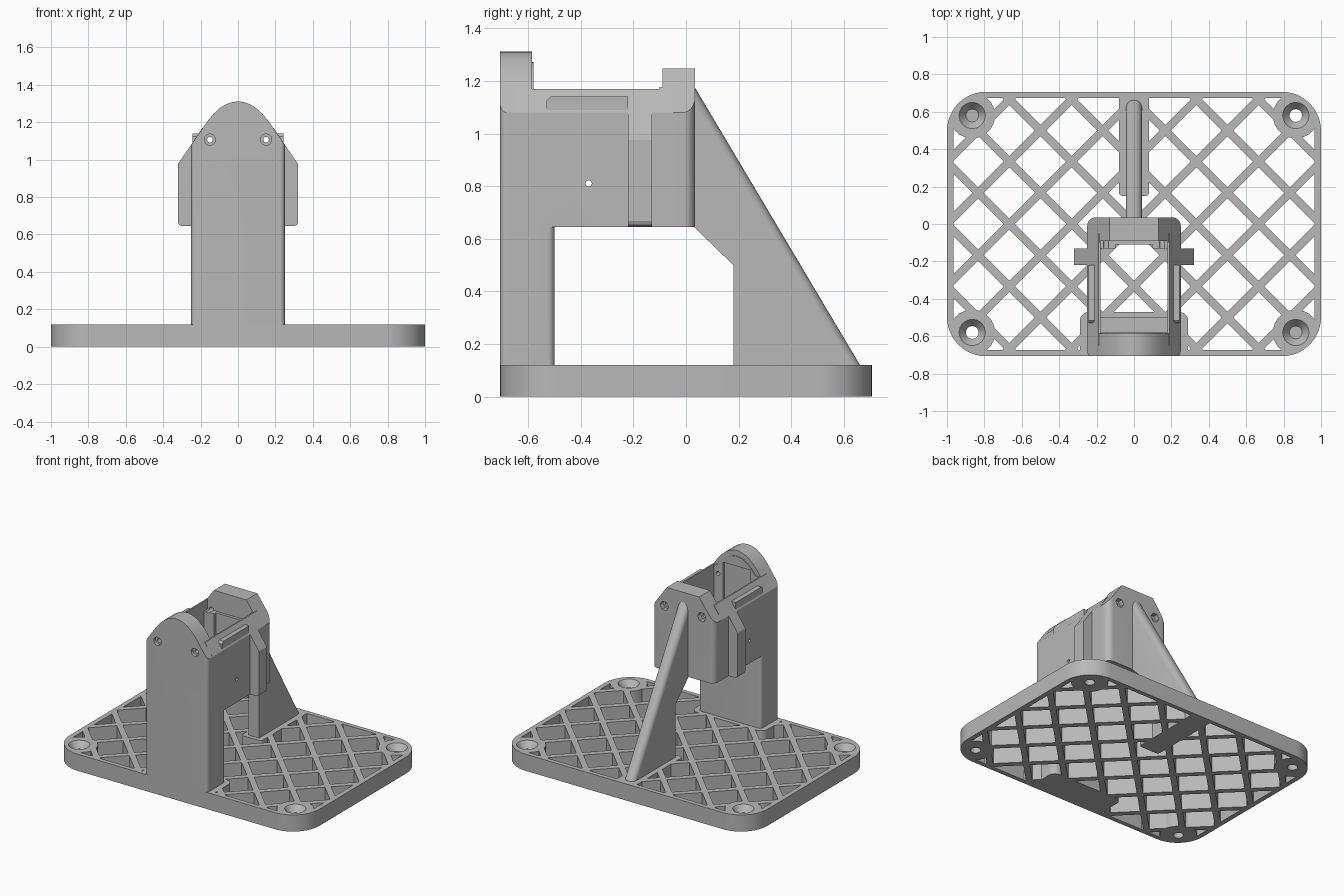
import bpy, bmesh, math

cube = bpy.data.objects.get("Cube")
if cube:
    bpy.data.objects.remove(cube, do_unlink=True)

grey = bpy.data.materials.new("plain grey")
grey.use_nodes = True
grey.diffuse_color = (0.48, 0.48, 0.48, 1)
grey.node_tree.nodes["Principled BSDF"].inputs["Base Color"].default_value = (0.48, 0.48, 0.48, 1)


def finish(name, bm):
    bmesh.ops.recalc_face_normals(bm, faces=bm.faces)
    mesh = bpy.data.meshes.new(name)
    bm.to_mesh(mesh)
    bm.free()
    obj = bpy.data.objects.new(name, mesh)
    bpy.context.collection.objects.link(obj)
    mesh.materials.append(grey)
    return obj


def add_prism(bm, pts, axis, lo, hi):
    place = {"x": lambda a, b, h: (h, a, b),
             "y": lambda a, b, h: (a, h, b),
             "z": lambda a, b, h: (a, b, h)}[axis]
    rings = [[bm.verts.new(place(a, b, h)) for a, b in pts] for h in (lo, hi)]
    bm.faces.new(rings[0])
    bm.faces.new(rings[1])
    n = len(pts)
    for i in range(n):
        j = (i + 1) % n
        bm.faces.new((rings[0][i], rings[0][j], rings[1][j], rings[1][i]))


def prism(name, pts, axis, lo, hi):
    bm = bmesh.new()
    add_prism(bm, pts, axis, lo, hi)
    return finish(name, bm)


def rounded(x0, x1, y0, y1, r_front, r_back, steps=8):
    pts = []
    corners = [(x1, y1, -1, -1, r_back), (x0, y1, 1, -1, r_back),
               (x0, y0, 1, 1, r_front), (x1, y0, -1, 1, r_front)]
    for q, (x, y, sx, sy, r) in enumerate(corners):
        for i in range(steps + 1):
            a = (q + i / steps) * math.pi / 2
            pts.append((x + sx * r + r * math.cos(a), y + sy * r + r * math.sin(a)))
    return pts


def circle(x, y, r, n=32):
    return [(x + r * math.cos(2 * math.pi * i / n), y + r * math.sin(2 * math.pi * i / n))
            for i in range(n)]


def box(name, x0, x1, y0, y1, z0, z1):
    return prism(name, [(x0, y0), (x1, y0), (x1, y1), (x0, y1)], "z", z0, z1)


def boolean(target, tool, op):
    mod = target.modifiers.new("bool", "BOOLEAN")
    mod.operation, mod.solver, mod.object = op, "EXACT", tool
    bpy.context.view_layer.objects.active = target
    bpy.ops.object.modifier_apply(modifier=mod.name)
    bpy.data.objects.remove(tool, do_unlink=True)


def cut(target, tool):
    boolean(target, tool, "DIFFERENCE")


def join(target, tool):
    boolean(target, tool, "UNION")


def mirror_x(pts):
    return pts + [(-x, z) for x, z in reversed(pts) if x > 0]


# Lattice openings: diamond cells trimmed to the rim, pads left solid
PLATE_Z = 0.12
PITCH, HALF = 1 / 3, 0.137
bm = bmesh.new()
for i in range(-6, 6):
    for j in range(-6, 6):
        u, v = (i + 0.5) * PITCH, (j + 0.5) * PITCH
        x, y = (u + v) / 2, (u - v) / 2
        if abs(x) < 1.1 and abs(y) < 0.8:
            add_prism(bm, [(x + HALF, y), (x, y + HALF), (x - HALF, y), (x, y - HALF)],
                      "z", -0.1, 0.3)
cells = finish("lattice_cutter", bm)
boolean(cells, prism("rim", rounded(-0.965, 0.965, -0.675, 0.675, 0.17, 0.17), "z", -0.2, 0.4),
        "INTERSECT")
cut(cells, prism("foot_pad", rounded(-0.29, 0.29, -0.8, -0.47, 0.05, 0.05), "z", -0.2, 0.4))
cut(cells, prism("brace_pad", rounded(-0.08, 0.08, 0.15, 0.8, 0.02, 0.02), "z", -0.2, 0.4))
HOLES = [(sx * 0.865, sy * 0.58) for sx in (-1, 1) for sy in (-1, 1)]
for x, y in HOLES:
    cut(cells, prism("hole_pad", circle(x, y, 0.122), "z", -0.2, 0.4))

# Base plate with countersunk corner holes
base = prism("base_plate", rounded(-1, 1, -0.707, 0.707, 0.21, 0.21, 12), "z", 0, PLATE_Z)
cut(base, cells)
for x, y in HOLES:
    cut(base, prism("hole", circle(x, y, 0.034), "z", -0.1, 0.3))
    bm = bmesh.new()
    bmesh.ops.create_cone(bm, cap_ends=True, segments=32, radius1=0.034, radius2=0.074, depth=0.05)
    bmesh.ops.translate(bm, verts=bm.verts, vec=(x, y, PLATE_Z - 0.02))
    cut(base, finish("countersink", bm))

# Upper housing: arched front, low middle, flat-topped back
BOTTOM = 0.645
housing = prism("housing", mirror_x([(0.25, BOTTOM), (0.25, 1.08), (0.19, 1.17)]), "y", -0.65, -0.05)
arch = [(0.25, BOTTOM), (0.25, 1.08), (0.16, 1.21), (0.13, 1.245), (0.095, 1.277),
        (0.06, 1.298), (0.025, 1.309), (0, 1.311)]
join(housing, prism("front_head", mirror_x(arch), "y", -0.75, -0.585))
lip = [(x * 0.94, z - 0.04 if z > 1 else z) for x, z in arch]
join(housing, prism("front_lip", mirror_x(lip), "y", -0.6, -0.57))
back = [(0.25, BOTTOM), (0.25, 1.08), (0.13, 1.247)]
join(housing, prism("back_head", mirror_x(back), "y", -0.1, 0.08))
boolean(housing, prism("plan", rounded(-0.25, 0.25, -0.707, 0.035, 0.025, 0.045), "z", 0.5, 1.5),
        "INTERSECT")

# Raised side rails and the side ears
for s in (-1, 1):
    rail = [(-0.53, 1.0), (-0.22, 1.0), (-0.22, 1.14), (-0.515, 1.14), (-0.53, 1.125)]
    join(housing, prism("rail", rail, "x", *sorted((s * 0.2, s * 0.244))))
    ear = [(0.2, BOTTOM), (0.3, BOTTOM), (0.315, 0.652), (0.322, 0.667), (0.322, 0.975),
           (0.25, 1.08), (0.2, 1.15)]
    join(housing, prism("ear", [(s * x, z) for x, z in ear], "y", -0.22, -0.13))

# Column below the front of the housing
join(housing, prism("column", rounded(-0.25, 0.25, -0.707, -0.5, 0.025, 0.025), "z", 0.02, BOTTOM))

# Hollow centre and its shallow pockets
cut(housing, box("well", -0.18, 0.18, -0.58, -0.13, BOTTOM, 1.5))
cut(housing, box("back_pocket", -0.18, 0.18, -0.2, -0.09, 1.1, 1.5))
cut(housing, box("back_groove", -0.1, 0.1, -0.2, -0.11, BOTTOM - 0.1, 1.5))
cut(housing, box("front_groove", -0.11, 0.11, -0.6, -0.56, BOTTOM, 1.2))

# Screw holes through the heads and pin holes through the sides
for s in (-1, 1):
    x, z = s * 0.15, 1.107
    cut(housing, prism("front_recess", circle(x, z, 0.03, 24), "y", -0.75, -0.685))
    cut(housing, prism("front_screw", circle(x, z, 0.015, 24), "y", -0.72, -0.5))
    cut(housing, prism("back_recess", circle(x, z, 0.034, 6), "y", 0.0, 0.1))
    cut(housing, prism("back_screw", circle(x, z, 0.015, 24), "y", -0.2, 0.05))
cut(housing, prism("pin_hole", circle(-0.37, 0.81, 0.012, 16), "x", -0.4, 0.4))

# Diagonal brace with a rounded sloping edge
bm = bmesh.new()
add_prism(bm, [(0.0, BOTTOM + 0.03), (0.03, BOTTOM), (0.18, 0.5), (0.18, 0.06),
               (0.697, 0.06), (0.0, 1.232)], "x", -0.042, 0.042)
slope = [e for e in bm.edges if e.calc_length() > 1]
bmesh.ops.bevel(bm, geom=slope, offset=0.036, segments=6, profile=0.5, affect="EDGES")
brace = finish("diagonal_brace", bm)

# Smooth rounded corners, crisp edges elsewhere
bpy.ops.object.select_all(action="DESELECT")
for obj in (base, housing, brace):
    obj.select_set(True)
bpy.context.view_layer.objects.active = base
bpy.ops.object.shade_smooth_by_angle(angle=math.radians(25))
